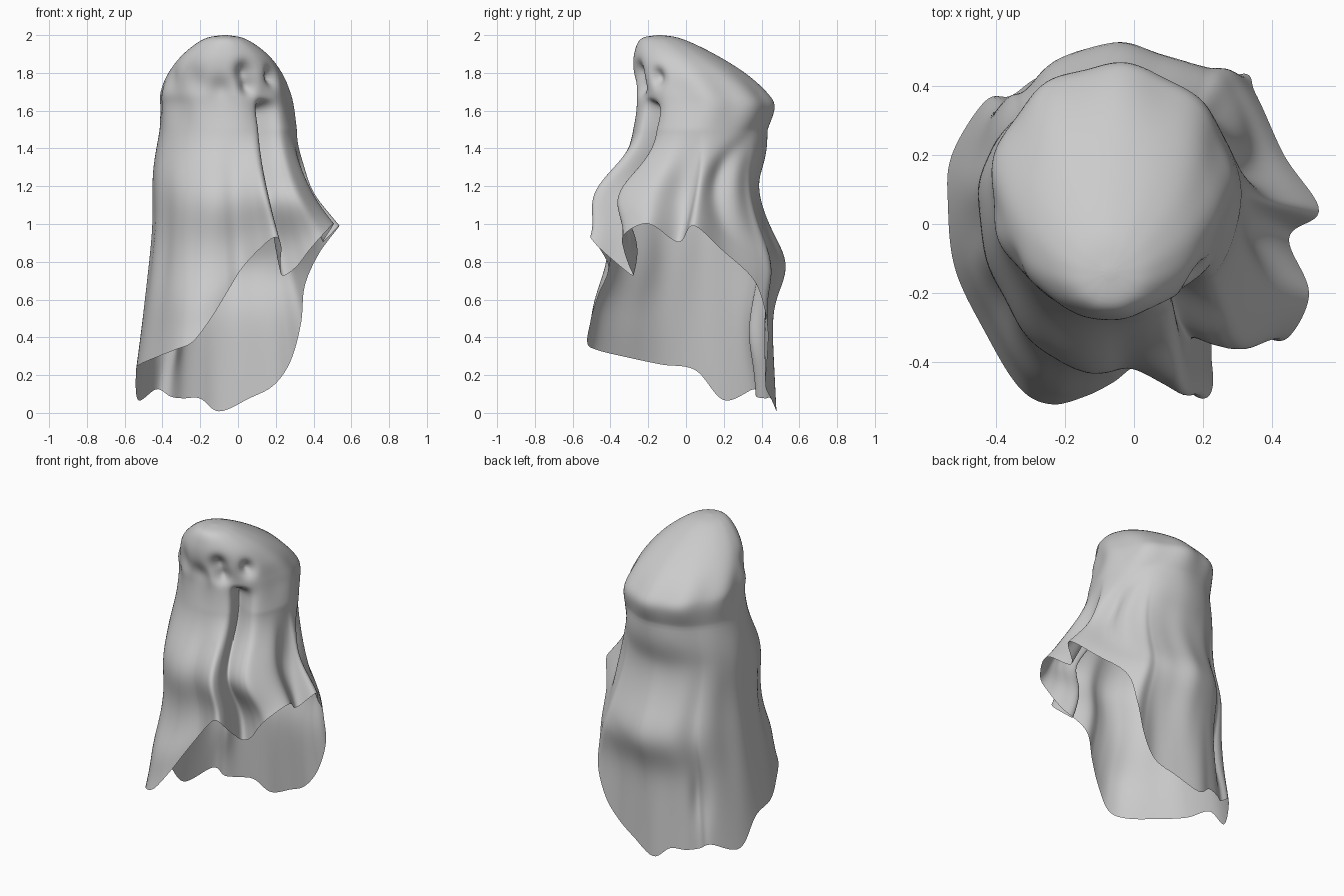
import bpy, bmesh, math
from mathutils import Vector

if "Cube" in bpy.data.objects:
    bpy.data.objects.remove(bpy.data.objects["Cube"])

# Head and shoulder outlines, top down: z, min x, max x, min y, max y
RINGS = [(2, -.08, -.06, -.15, -.13), (1.98, -.18, .04, -.24, -.02),
         (1.9, -.29, .155, -.275, .15), (1.8, -.37, .23, -.28, .31),
         (1.7, -.41, .27, -.265, .42), (1.62, -.41, .29, -.26, .465),
         (1.5, -.405, .31, -.275, .43)]
# Wavy lower edge of the sheet, counter-clockwise from the front fold
HEM = [(.2, -.51, .93), (.23, -.47, .88), (.225, -.37, .79), (.235, -.28, .72),
       (.31, -.3, .77), (.38, -.33, .86), (.45, -.33, .94), (.51, -.2, 1),
       (.45, -.04, .9), (.54, .04, .99), (.43, .2, .84), (.355, .35, .67),
       (.335, .43, .47), (.28, .43, .27), (.19, .42, .14), (.06, .45, .07),
       (-.1, .48, 0), (-.2, .45, .07), (-.29, .42, .07), (-.36, .37, .08),
       (-.43, .36, .12), (-.53, .2, .06), (-.54, .05, .22), (-.52, -.13, .25),
       (-.43, -.32, .29), (-.33, -.48, .33), (-.24, -.525, .37),
       (-.14, -.5, .5), (-.06, -.46, .63), (.02, -.41, .76), (.12, -.46, .87)]
# Hollows in the face: x, y, z, size, depth
HOLLOWS = [(.03, -.25, 1.8, .05, .06), (.055, -.25, 1.73, .045, .05),
           (.2, -.17, 1.78, .045, .07), (-.09, -.26, 1.72, .06, .02),
           (-.22, -.22, 1.76, .07, .025), (-.35, -.1, 1.77, .06, .02)]
COLS, HEAD_STEPS, BODY_ROWS = 300, 6, 48


def spline(p, q, r, s, t):
    """Smooth point between q and r."""
    return q + (r - p) * (t / 2) + (p * 2 - q * 5 + r * 4 - s) * (t * t / 2) \
        + (q * 3 - p - r * 3 + s) * (t ** 3 / 2)


def bump(v, centre, width):
    return math.exp(-((v - centre) / width) ** 2)


def smooth(v):
    v = min(max(v, 0), 1)
    return v * v * (3 - 2 * v)


def sample_hem():
    """Evenly spaced points along the lower edge."""
    pts = [Vector(p) for p in HEM]
    n = len(pts)
    fine = [spline(pts[i - 1], pts[i], pts[(i + 1) % n], pts[(i + 2) % n], k / 40)
            for i in range(n) for k in range(40)]
    fine.append(fine[0])
    lengths = [0]
    for a, b in zip(fine, fine[1:]):
        lengths.append(lengths[-1] + (b - a).length)
    out, j = [], 0
    for c in range(COLS):
        while lengths[j] < lengths[-1] * c / COLS:
            j += 1
        out.append(fine[j])
    return out


def head_rings():
    rings = [Vector(r) for r in RINGS]
    out = []
    for i in range(len(rings) - 1):
        p, s = rings[max(i - 1, 0)], rings[min(i + 2, len(rings) - 1)]
        out += [spline(p, rings[i], rings[i + 1], s, k / HEAD_STEPS)
                for k in range(HEAD_STEPS)]
    return out + [rings[-1]]


def ring_point(ring, a):
    z, x0, x1, y0, y1 = ring
    return Vector(((x0 + x1) / 2 + (x1 - x0) / 2 * math.cos(a),
                   (y0 + y1) / 2 + (y1 - y0) / 2 * math.sin(a), z))


def drape(p, a, t):
    """Add folds and hollows; t is 0 on the head and 1 at the hem."""
    out = Vector((math.cos(a), math.sin(a), 0))
    back, front = max(out.y, 0) ** 2, max(-out.y, 0)
    z = p.z
    free = 1 - t ** 4
    # Nape and back swell
    p.y += back * (bump(z, .78, .17) * .08 - bump(z, 1.2, .19) * .05 * smooth(t * 5))
    # Chest swell, lower front swell and the two lips of the front fold
    p.y -= free * (front * bump(z, 1.14, .21) * .1
                   + front * bump(z, .56, .14) * .04
                   + bump(a, -1.17, .17) * bump(z, 1.17, .18) * .03
                   + bump(a, -.72, .25) * bump(z, 1.13, .2) * .09)
    # Right side swell
    p.x -= free * max(-out.x, 0) * bump(z, 1.28, .22) * .03
    # Deep tuck beside the front fold, closing towards its lower end
    off = a + .96 - .04 * t
    width = .1 if off < 0 else .16
    tuck = smooth((1.67 - z) / .08) * (1 - .7 * smooth((1.35 - z) / .25))
    p -= out * bump(off, 0, width) * .13 * tuck * free
    # Curved creases on the left flank
    bend = .25 + (z - 1.15) ** 2 * 5
    p -= out * bump(a, bend, .2) * bump(z, 1.15, .22) * .05 * free
    p -= out * bump(a, -.22, .14) * bump(z, 1.12, .15) * .03 * free
    # Inward pleat low on the back
    p -= out * bump(a, 2.36, .1) * bump(z, .38, .17) * .05 * free
    # Wavy rim of the head and shallow pleats
    p += out * .007 * math.sin(a * 9 + 1) * bump(z, 1.66, .14)
    p += out * .005 * math.sin(a * 13) * bump(t, .5, .3)
    for x, y, hz, size, depth in HOLLOWS:
        d = (p - Vector((x, y, hz))).length
        p -= out * depth * bump(d, 0, size)
    return p


# Cloth colour
cloth = bpy.data.materials.new("pale_grey_cloth")
cloth.use_nodes = True
grey = (.6, .6, .6, 1)
cloth.diffuse_color = grey
cloth.node_tree.nodes["Principled BSDF"].inputs["Base Color"].default_value = grey

# Loft the sheet from crown to hem
bm = bmesh.new()
hem = sample_hem()
angles = [math.atan2(h.y, h.x) for h in hem]
heads = head_rings()
rows = []
for ring in heads:
    rows.append([bm.verts.new(drape(ring_point(ring, a), a, 0)) for a in angles])
for k in range(1, BODY_ROWS + 1):
    t = k / BODY_ROWS
    row = []
    for h, a in zip(hem, angles):
        top = ring_point(heads[-1], a)
        # The left flank flares late, the rest more evenly
        p = top.lerp(h, t ** (1.3 + .5 * max(math.cos(a), 0) ** 2))
        p.z = top.z + (h.z - top.z) * t
        row.append(bm.verts.new(drape(p, a, t)))
    rows.append(row)
bm.faces.new(rows[0])
for upper, lower in zip(rows, rows[1:]):
    for c in range(COLS):
        d = (c + 1) % COLS
        bm.faces.new((upper[c], lower[c], lower[d], upper[d]))
bmesh.ops.recalc_face_normals(bm, faces=bm.faces)

mesh = bpy.data.meshes.new("draped_sheet")
bm.to_mesh(mesh)
bm.free()
mesh.materials.append(cloth)
sheet = bpy.data.objects.new("draped_sheet", mesh)
bpy.context.collection.objects.link(sheet)

# Gentle smoothing of the weave, then smooth shading
relax = sheet.modifiers.new("relax", "SMOOTH")
relax.factor = .5
relax.iterations = 3
bpy.context.view_layer.objects.active = sheet
sheet.select_set(True)
bpy.ops.object.shade_smooth_by_angle(angle=math.radians(60))
